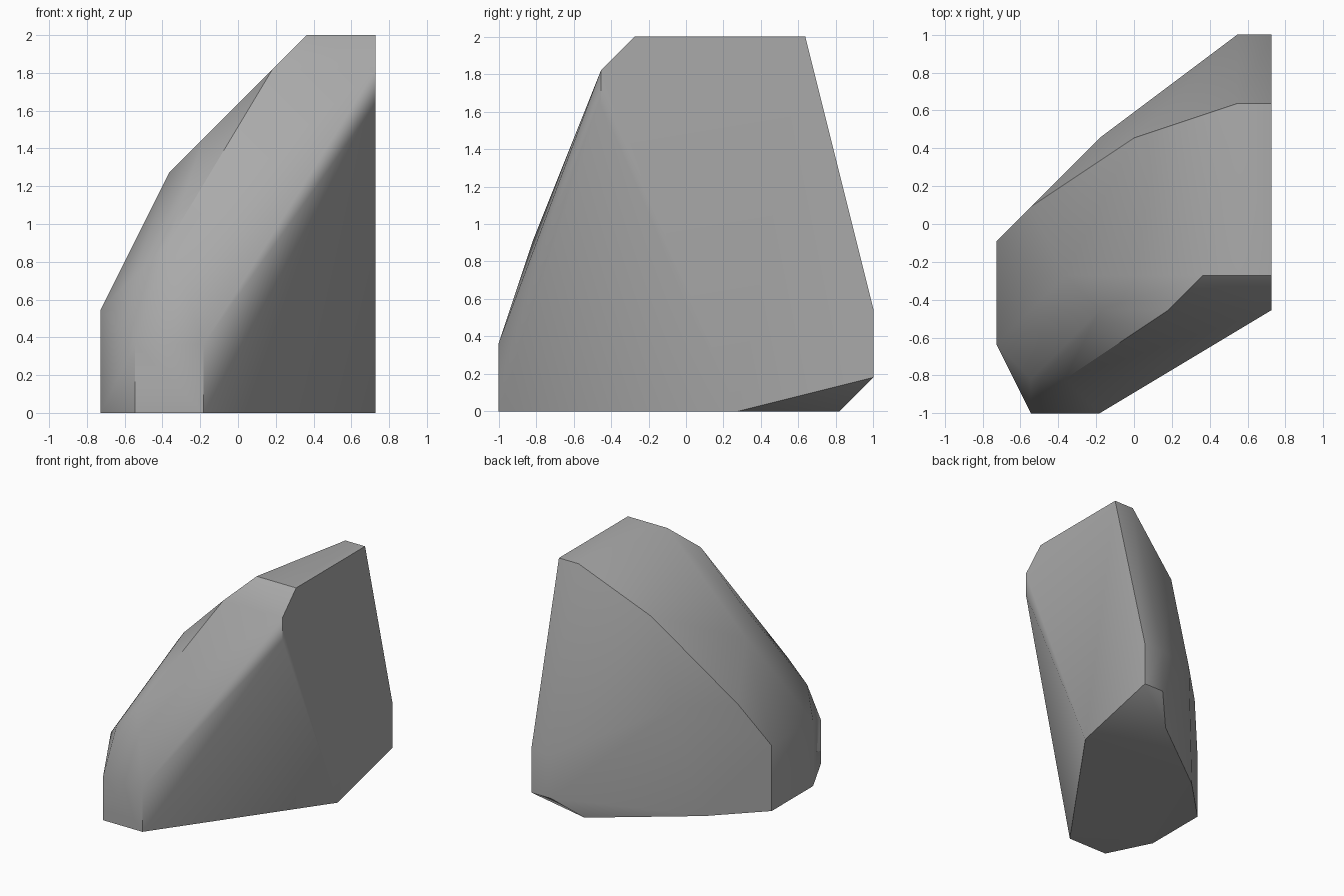
import bpy, bmesh, math

# Remove the default cube
cube = bpy.data.objects.get("Cube")
if cube:
    bpy.data.objects.remove(cube, do_unlink=True)

# Stone colour
stone = bpy.data.materials.new("stone grey")
stone.use_nodes = True
colour = (0.4, 0.4, 0.4, 1)
stone.diffuse_color = colour
stone.node_tree.nodes["Principled BSDF"].inputs["Base Color"].default_value = colour

# Chiselled corners of the boulder by height, on a grid of elevenths
UNIT = 1 / 11
corners = {
    0: [(-6, -11), (-2, -11), (8, 3), (4, 9), (-4, 3), (-8, -1), (-8, -7)],
    2: [(8, 11), (6, 11)],
    4: [(-6, -11), (-2, -11)],
    6: [(8, 11), (6, 11), (-8, -1), (-8, -7)],
    8: [(-6, -9)],
    10: [(-2, 5), (-6, 1), (-4, -9)],
    14: [(-4, -3)],
    16: [(-2, -5)],
    18: [(0, 5), (8, -5)],
    20: [(2, -5), (8, -5)],
    22: [(8, -3), (4, -3), (8, 7), (6, 7)],
}

# Wrap the corners in a convex skin and merge coplanar triangles
bm = bmesh.new()
for height, ring in corners.items():
    for x, y in ring:
        bm.verts.new((x * UNIT, y * UNIT, height * UNIT))
hull = bmesh.ops.convex_hull(bm, input=bm.verts[:])
loose = [v for v in bm.verts if not v.link_faces]
bmesh.ops.delete(bm, geom=loose, context='VERTS')
bmesh.ops.dissolve_limit(bm, angle_limit=math.radians(0.5),
                         verts=bm.verts[:], edges=bm.edges[:])
bmesh.ops.recalc_face_normals(bm, faces=bm.faces[:])

mesh = bpy.data.meshes.new("boulder")
bm.to_mesh(mesh)
bm.free()
mesh.materials.append(stone)
boulder = bpy.data.objects.new("boulder", mesh)
bpy.context.collection.objects.link(boulder)

# Smooth the gentle bends, keep the hard ridges
bpy.ops.object.select_all(action='DESELECT')
boulder.select_set(True)
bpy.context.view_layer.objects.active = boulder
bpy.ops.object.shade_smooth_by_angle(angle=math.radians(40))

# Keep the upright front corners crisp
for edge in mesh.edges:
    a, b = (mesh.vertices[i].co for i in edge.vertices)
    if (a - b).xy.length < 0.01 and a.y < -0.9:
        edge.use_edge_sharp = True
